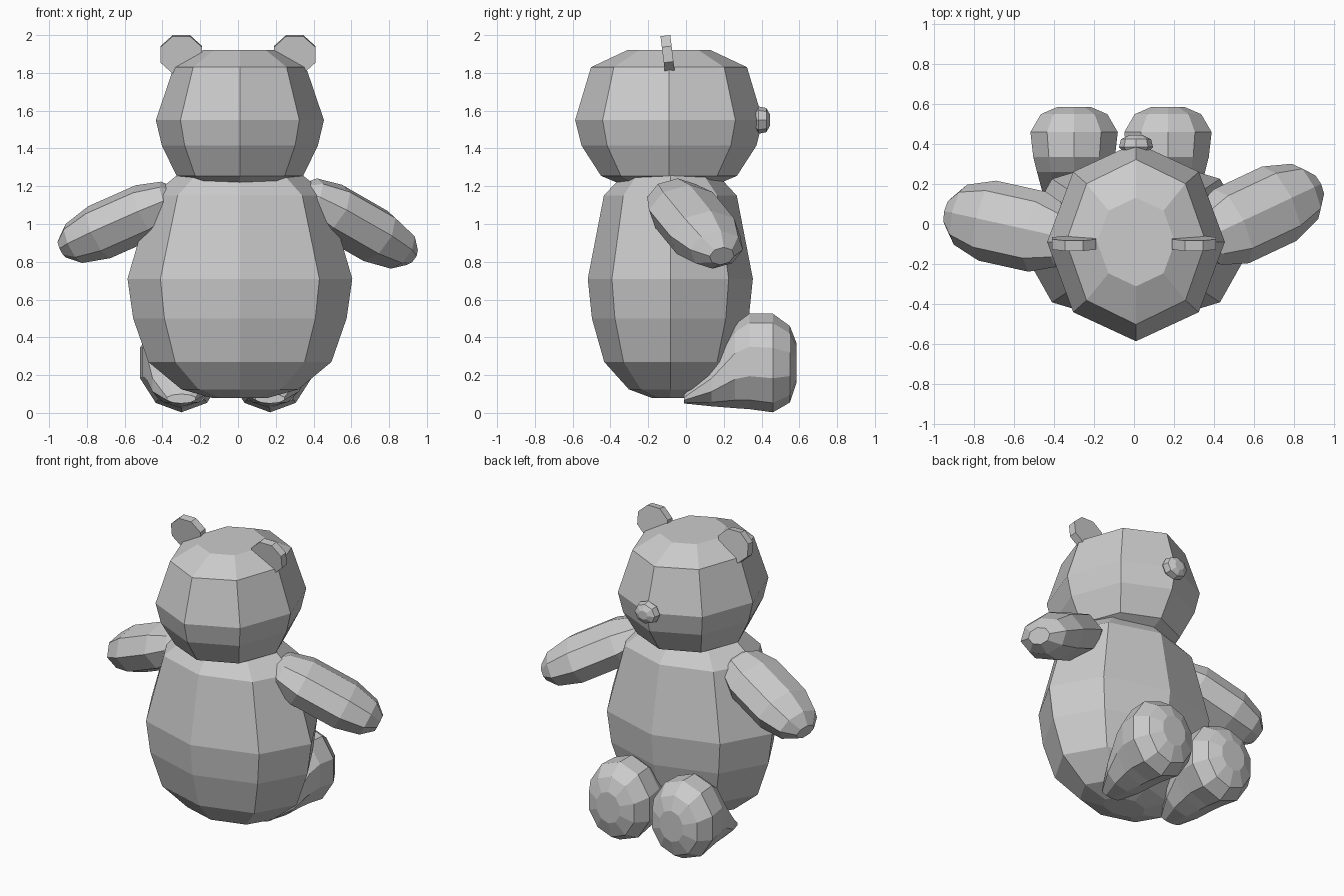
import bpy, bmesh, math
from mathutils import Vector, Matrix

if "Cube" in bpy.data.objects:
    bpy.data.objects.remove(bpy.data.objects["Cube"])


def loft(name, rings, u, v, n=8, phase=0.0):
    """Closed skin through elliptical rings given as (centre, radius_u, radius_v)."""
    u, v = Vector(u), Vector(v)
    bm = bmesh.new()
    loops = []
    for c, a, b in rings:
        loop = []
        for i in range(n):
            t = phase + 2 * math.pi * i / n
            loop.append(bm.verts.new(Vector(c) + u * a * math.cos(t) + v * b * math.sin(t)))
        loops.append(loop)
    for lo, hi in zip(loops, loops[1:]):
        for i in range(n):
            j = (i + 1) % n
            bm.faces.new((lo[i], lo[j], hi[j], hi[i]))
    bm.faces.new(loops[0][::-1])
    bm.faces.new(loops[-1])
    bmesh.ops.recalc_face_normals(bm, faces=bm.faces)
    mesh = bpy.data.meshes.new(name)
    bm.to_mesh(mesh)
    bm.free()
    obj = bpy.data.objects.new(name, mesh)
    bpy.context.collection.objects.link(obj)
    return obj


X, Y, Z = (1, 0, 0), (0, 1, 0), (0, 0, 1)

# Body: eight-sided barrel (z, x radius, y radius)
body = [(0.08, 0.15, 0.10), (0.125, 0.31, 0.22), (0.27, 0.485, 0.35), (0.50, 0.565, 0.415),
        (0.71, 0.595, 0.437), (1.15, 0.467, 0.352), (1.26, 0.33, 0.25)]
loft("body", [((0.01, -0.083, z), a, b) for z, a, b in body], X, Y)

# Head: eight-sided rounded block
head = [(1.20, 0.21, 0.23), (1.255, 0.335, 0.36), (1.415, 0.413, 0.463),
        (1.55, 0.445, 0.497), (1.83, 0.35, 0.413), (1.92, 0.195, 0.222)]
loft("head", [((0.01, -0.09, z), a, b) for z, a, b in head], X, Y)

# Nose: small button on the face (y, radius)
nose = [(0.35, 0.055), (0.385, 0.085), (0.425, 0.075), (0.445, 0.035)]
loft("nose", [((0.01, y, 1.55), r, r * 0.85) for y, r in nose], X, Z)

# Ears: flat octagonal discs tilted a little
for side, label in ((-1, "left"), (1, "right")):
    tilt = Matrix.Rotation(math.radians(7), 3, 'X')
    mid = Vector((side * 0.3, -0.097, 1.898))
    axis = tilt @ Vector(Y)
    loft(label + "_ear", [(mid + axis * d, 0.119, 0.108) for d in (-0.026, 0.026)],
         X, tilt @ Vector(Z), 8, math.pi / 8)

# Arms: flattened capsules from shoulder to hand
arm = [(0.0, 0.4), (0.07, 0.75), (0.27, 1.0), (0.68, 1.0), (0.90, 0.75), (1.0, 0.35)]
for label, a, b in (("left", (-0.32, -0.075, 1.14), (-0.93, 0.06, 0.87)),
                    ("right", (0.33, -0.085, 1.165), (0.915, 0.19, 0.83))):
    a, b = Vector(a), Vector(b)
    d = (b - a).normalized()
    u = d.cross(Vector(Z)).normalized()
    loft(label + "_arm", [(a.lerp(b, t), 0.205 * s, 0.15 * s) for t, s in arm], u, u.cross(d))

# Legs: wedges flaring out to rounded soles (y, z low, z high, x radius)
leg = [(-0.01, 0.05, 0.10, 0.08), (0.135, 0.035, 0.26, 0.16), (0.26, 0.025, 0.47, 0.195),
       (0.335, 0.02, 0.525, 0.215), (0.46, 0.003, 0.525, 0.23), (0.55, 0.055, 0.46, 0.175),
       (0.585, 0.16, 0.37, 0.09)]
for label, cx in (("left", -0.30), ("right", 0.17)):
    loft(label + "_leg", [((cx, y, (lo + hi) / 2), r, (hi - lo) / 2) for y, lo, hi, r in leg],
         X, Z, 10, math.pi / 2)
